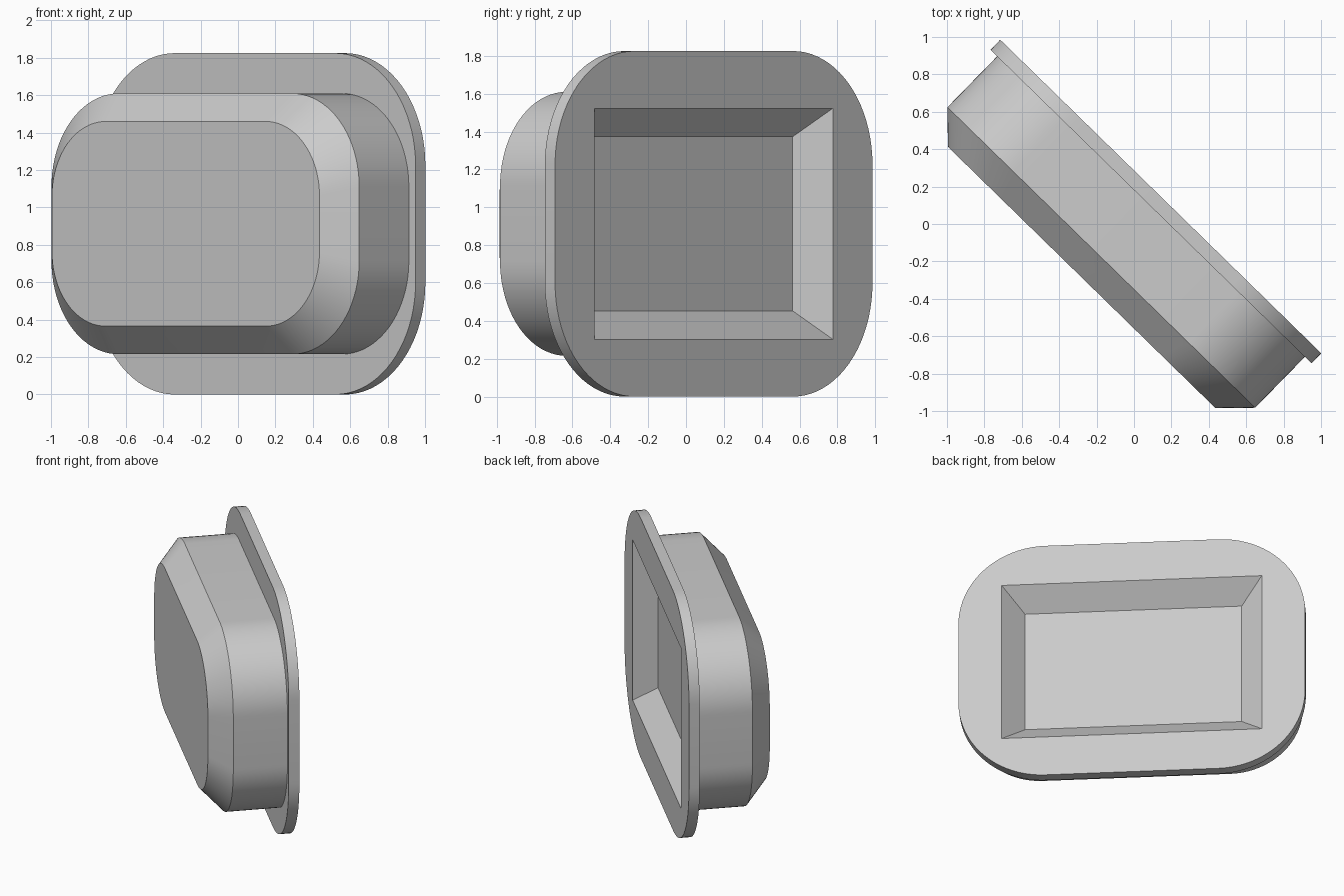
import bpy
import bmesh
import math

cube = bpy.data.objects.get("Cube")
if cube:
    bpy.data.objects.remove(cube, do_unlink=True)

CENTRE_Z = 0.9125
TURN = math.radians(-44.32)

grey = bpy.data.materials.new("plain grey")
grey.use_nodes = True
colour = (0.6, 0.6, 0.6, 1)
grey.diffuse_color = colour
grey.node_tree.nodes["Principled BSDF"].inputs["Base Color"].default_value = colour


def outline(bm, half_x, half_z, y, radius=0.0, steps=20):
    """Ring of verts: a rectangle in the xz plane with optional round corners."""
    verts = []
    for corner, (sx, sz) in enumerate([(1, 1), (-1, 1), (-1, -1), (1, -1)]):
        count = steps if radius else 0
        for i in range(count + 1):
            a = math.pi / 2 * (corner + i / max(count, 1))
            verts.append(bm.verts.new((sx * (half_x - radius) + radius * math.cos(a), y,
                                       sz * (half_z - radius) + radius * math.sin(a))))
    return verts


def loft(bm, rings):
    """Join equal rings in order with quads."""
    for a, b in zip(rings, rings[1:]):
        for i in range(len(a)):
            j = (i + 1) % len(a)
            bm.faces.new((a[i], a[j], b[j], b[i]))


def finish(bm, name):
    mesh = bpy.data.meshes.new(name)
    bm.to_mesh(mesh)
    bm.free()
    mesh.materials.append(grey)
    obj = bpy.data.objects.new(name, mesh)
    bpy.context.collection.objects.link(obj)
    obj.location.z = CENTRE_Z
    obj.rotation_euler.z = TURN
    bpy.ops.object.select_all(action="DESELECT")
    obj.select_set(True)
    bpy.context.view_layer.objects.active = obj
    bpy.ops.object.shade_smooth_by_angle(angle=math.radians(30))


# Body: front panel, sloped edge and straight wall, open where it meets the flange
body = bmesh.new()
rings = [outline(body, 1.0, 0.547, -0.40, 0.4),
         outline(body, 1.15, 0.697, -0.25, 0.5),
         outline(body, 1.15, 0.697, 0.13, 0.5)]
body.faces.new(rings[0])
loft(body, rings)
bmesh.ops.recalc_face_normals(body, faces=body.faces)
if rings[0][0].link_faces[0].normal.y > 0:
    bmesh.ops.reverse_faces(body, faces=body.faces)
finish(body, "body")

# Flange: wide rounded rim with a sloped rectangular pocket in its back
flange = bmesh.new()
rim = [outline(flange, 1.15, 0.697, 0.13, 0.5),
       outline(flange, 1.2, 0.9125, 0.13, 0.6),
       outline(flange, 1.2, 0.9125, 0.205, 0.6)]
loft(flange, rim)
mouth = outline(flange, 0.9, 0.61, 0.205)
floor = outline(flange, 0.75, 0.46, 0.055)
loft(flange, [mouth, floor])
pocket_floor = flange.faces.new(floor)

# Back face between the rim and the pocket mouth, one fan per corner
n = len(rim[2]) // 4
for c in range(4):
    arc = rim[2][c * n:(c + 1) * n]
    for a, b in zip(arc, arc[1:]):
        flange.faces.new((a, b, mouth[c]))
    d = (c + 1) % 4
    flange.faces.new((arc[-1], rim[2][d * n], mouth[d], mouth[c]))
bmesh.ops.recalc_face_normals(flange, faces=flange.faces)
pocket_floor.normal_update()
if pocket_floor.normal.y < 0:
    bmesh.ops.reverse_faces(flange, faces=flange.faces)
finish(flange, "flange")
